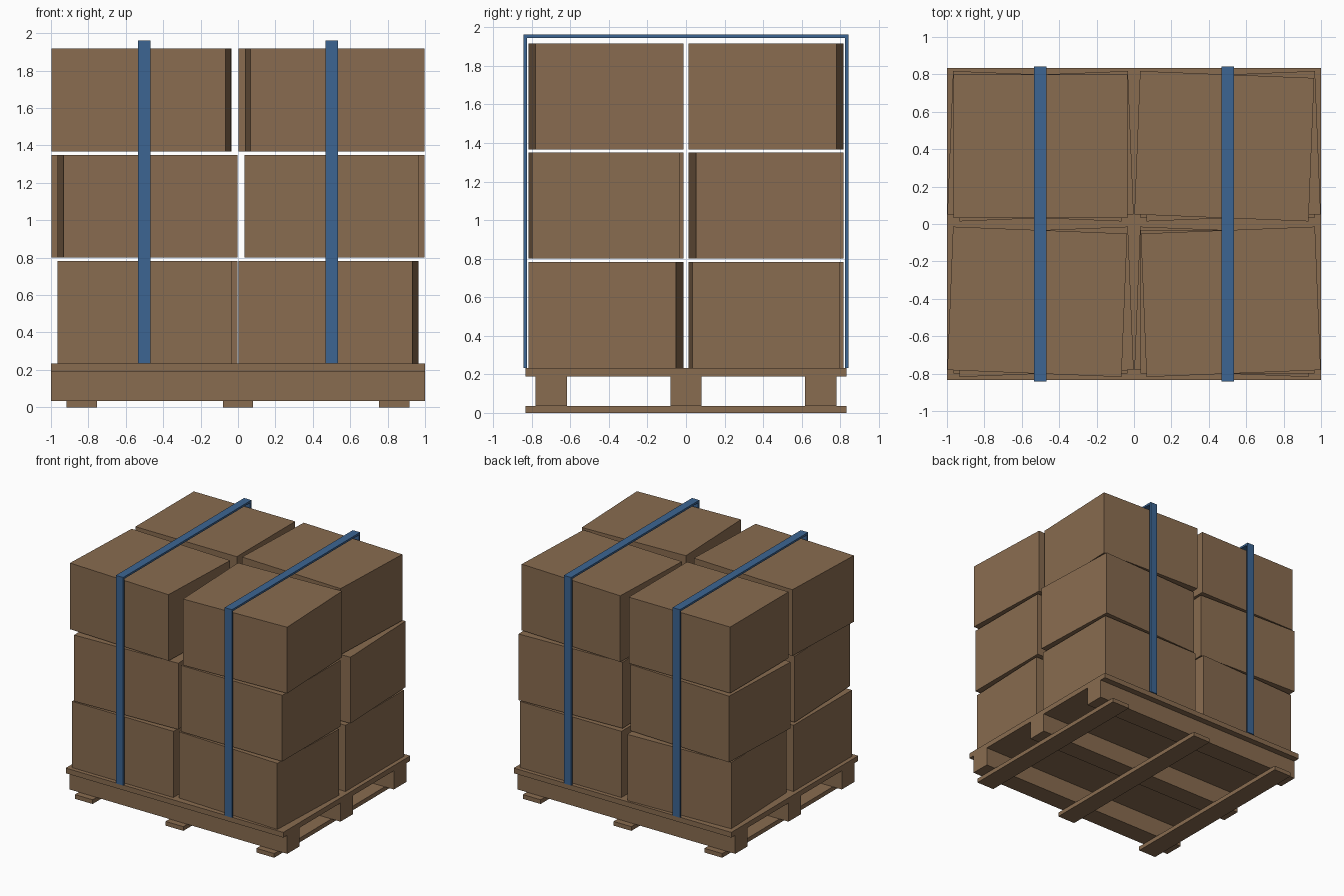
import bpy
import bmesh
from mathutils import Matrix, Vector

cube = bpy.data.objects.get("Cube")
if cube:
    bpy.data.objects.remove(cube, do_unlink=True)


def make_material(name, rgb):
    mat = bpy.data.materials.new(name)
    mat.use_nodes = True
    color = (*rgb, 1.0)
    mat.diffuse_color = color
    bsdf = next(n for n in mat.node_tree.nodes if n.type == "BSDF_PRINCIPLED")
    bsdf.inputs["Base Color"].default_value = color
    return mat


brown = make_material("cardboard_brown", (0.25, 0.15, 0.08))
blue = make_material("strap_blue", (0.045, 0.13, 0.29))


def block(name, center, size, mat, turn=0.0):
    """Axis-aligned block, optionally turned about its vertical axis."""
    bm = bmesh.new()
    bmesh.ops.create_cube(bm, size=1.0, matrix=Matrix.Diagonal((*size, 1.0)))
    mesh = bpy.data.meshes.new(name)
    bm.to_mesh(mesh)
    bm.free()
    mesh.materials.append(mat)
    obj = bpy.data.objects.new(name, mesh)
    obj.location = Vector(center)
    obj.rotation_euler.z = turn
    bpy.context.collection.objects.link(obj)
    return obj


length, depth = 2.0, 1.667
board, deck_bottom, deck_top = 0.035, 0.19, 0.233

# Pallet: deck, stringers along x, runners along y
block("pallet_deck", (0, 0, (deck_bottom + deck_top) / 2),
      (length, depth, deck_top - deck_bottom), brown)
for side in (-1, 0, 1):
    block("pallet_stringer", (0, side * 0.70, (board + deck_bottom) / 2),
          (length, 0.163, deck_bottom - board), brown)
    block("pallet_runner", (side * 0.835, 0, board / 2),
          (0.163, depth, board), brown)

# Cartons: three layers of four, each nudged and turned in a repeating pattern
carton = (0.932, 0.767, 0.55)
for layer in range(3):
    z = deck_top + carton[2] / 2 + layer * 0.567
    for col in (0, 1):
        for row in (0, 1):
            step = (layer + 1 - col + row) % 3 - 1
            x = (col - 0.5) + step * 0.0172
            y = (row - 0.5) * 0.832
            block("carton", (x, y, z), carton, brown, step * 0.04)

# Straps: two vertical bands and a top band on each side
width, thick, top = 0.067, 0.0167, 1.962
for x in (-0.5, 0.5):
    block("strap_top", (x, 0, top - thick / 2),
          (width, depth + thick, thick), blue)
    leg_top = top - thick
    for y in (-depth / 2, depth / 2):
        block("strap_side", (x, y, (deck_top + leg_top) / 2),
              (width, thick, leg_top - deck_top), blue)
